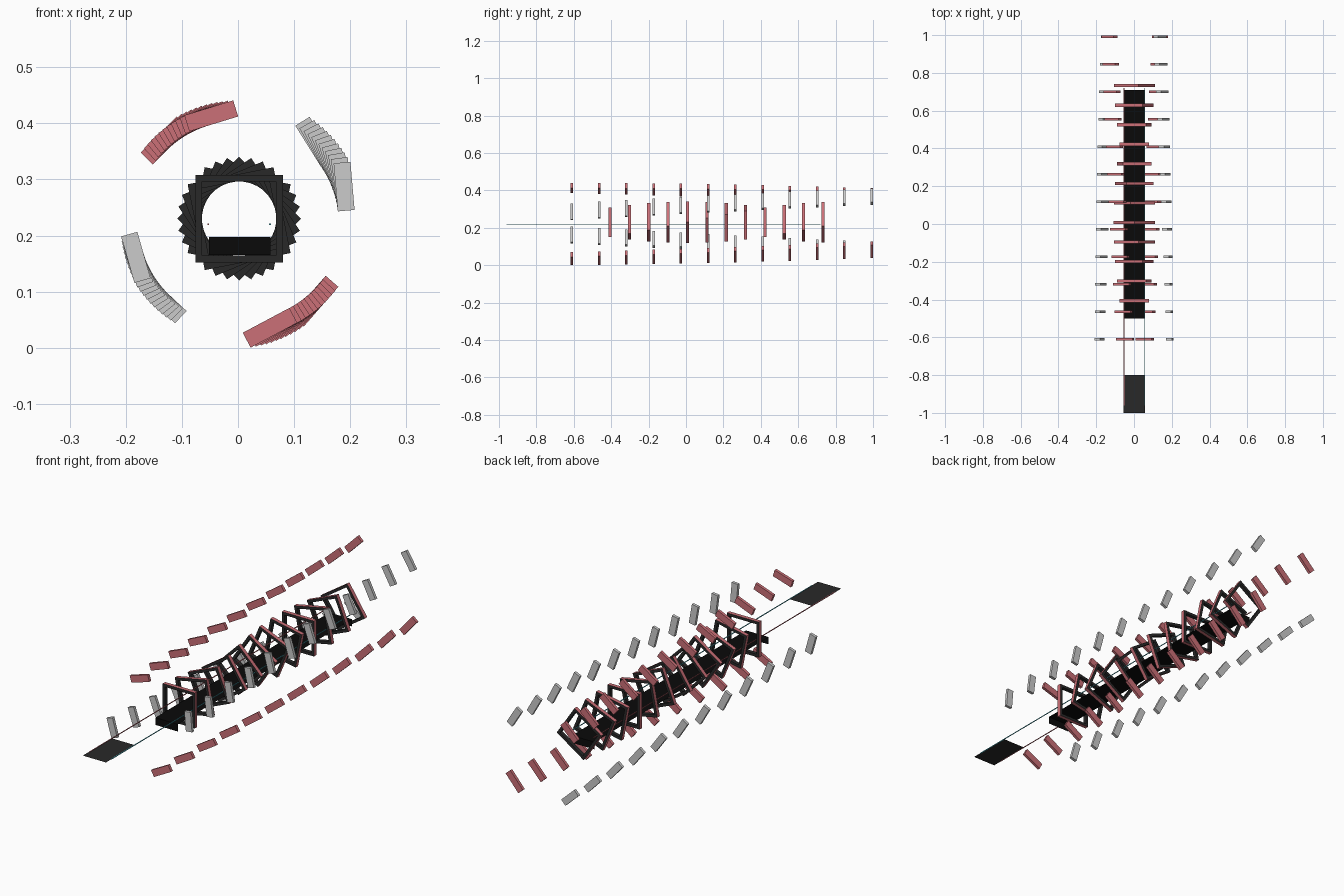
import bpy
import bmesh
from math import cos, sin, radians
from mathutils import Matrix, Vector

cube = bpy.data.objects.get("Cube")
if cube:
    bpy.data.objects.remove(cube, do_unlink=True)


def material(name, r, g, b):
    m = bpy.data.materials.new(name)
    m.use_nodes = True
    m.diffuse_color = (r, g, b, 1)
    m.node_tree.nodes["Principled BSDF"].inputs["Base Color"].default_value = (r, g, b, 1)
    return m


RED = material("soft red", 0.6, 0.16, 0.185)
GREY = material("light grey", 0.6, 0.6, 0.6)
DARK = material("charcoal", 0.022, 0.022, 0.022)
BLACK = material("black", 0.003, 0.003, 0.003)
CYAN = material("cyan", 0.1, 0.55, 0.65)

AXIS_Z = 0.222
COUNT = 12


def finish(bm, name, *mats):
    mesh = bpy.data.meshes.new(name)
    bm.to_mesh(mesh)
    bm.free()
    for m in mats:
        mesh.materials.append(m)
    obj = bpy.data.objects.new(name, mesh)
    bpy.context.collection.objects.link(obj)
    return obj


def add_box(bm, size, matrix):
    bmesh.ops.create_cube(bm, size=1, matrix=matrix @ Matrix.Diagonal((*size, 1)))


def turn(degrees):
    # Counter-clockwise turn as seen from the front
    return Matrix.Rotation(radians(-degrees), 4, 'Y')


def box(name, size, center, mat):
    bm = bmesh.new()
    add_box(bm, size, Matrix.Translation(center))
    return finish(bm, name, mat)


def quad(bm, *points):
    bm.faces.new([bm.verts.new(p) for p in points])


# Twisting tunnel of square frames, red on the outer rim only
def square_frame(name, y, angle, half=0.078, bar=0.012, depth=0.017):
    bm = bmesh.new()
    loops = []
    for r in (half, half - bar):
        for d in (-depth / 2, depth / 2):
            loops.append([bm.verts.new((sx * r, d, sz * r))
                          for sx, sz in ((-1, -1), (1, -1), (1, 1), (-1, 1))])
    out_f, out_b, in_f, in_b = loops
    for a, b, slot in ((out_f, out_b, 1), (out_b, in_b, 0), (in_b, in_f, 0), (in_f, out_f, 0)):
        for i in range(4):
            j = (i + 1) % 4
            face = bm.faces.new((a[i], a[j], b[j], b[i]))
            face.material_index = slot
    bmesh.ops.recalc_face_normals(bm, faces=bm.faces)
    place = Matrix.Translation((0.002, y, 0.23)) @ turn(angle)
    bmesh.ops.transform(bm, matrix=place, verts=bm.verts)
    finish(bm, name, DARK, RED)


for i in range(COUNT):
    square_frame(f"square_frame_{i + 1}", -0.406 + i * 0.1035, i * 11.25)


# Four spiralling rows of floating panels:
# orbit start, orbit radius, tilt at front, tilt at back, length
def panel_row(name, mat, start, radius, tilt_front, tilt_back, length):
    bm = bmesh.new()
    for i in range(COUNT):
        t = i / (COUNT - 1)
        a = radians(start + 27.5 * t)
        pos = Vector((radius * cos(a), -0.61 + 1.602 * t, AXIS_Z + radius * sin(a)))
        tilt = tilt_front + (tilt_back - tilt_front) * t
        add_box(bm, (length, 0.013, 0.03), Matrix.Translation(pos) @ turn(tilt))
    finish(bm, name, mat)


panel_row("upper_panels", RED, 104, 0.197, 17, 45, 0.091)
panel_row("lower_panels", RED, -73, 0.195, 28, 49, 0.094)
panel_row("right_side_panels", GREY, 198.5, 0.192, 106, 137, 0.086)
panel_row("left_side_panels", GREY, 19, 0.2, 95, 122, 0.086)

# Walkway: a thin sheet with a flap hanging at each end
x0, x1, front, back, top, low = -0.052, 0.058, -0.5, 0.71, 0.197, 0.165
bm = bmesh.new()
quad(bm, (x0, front, top), (x1, front, top), (x1, back, top), (x0, back, top))
quad(bm, (x0, front, low), (x1, front, low), (x1, front, top), (x0, front, top))
quad(bm, (x1, back, low), (x0, back, low), (x0, back, top), (x1, back, top))
finish(bm, "walkway", BLACK)

# Flat entry plate
bm = bmesh.new()
quad(bm, (-0.055, -1, 0.22), (0.058, -1, 0.22), (0.058, -0.8, 0.22), (-0.055, -0.8, 0.22))
finish(bm, "entry_plate", DARK)

# Thin guide rails
box("right_rail", (0.003, 1.68, 0.003), (-0.053, -0.12, 0.22), RED)
box("left_rail", (0.003, 1.68, 0.003), (0.057, -0.12, 0.22), CYAN)
